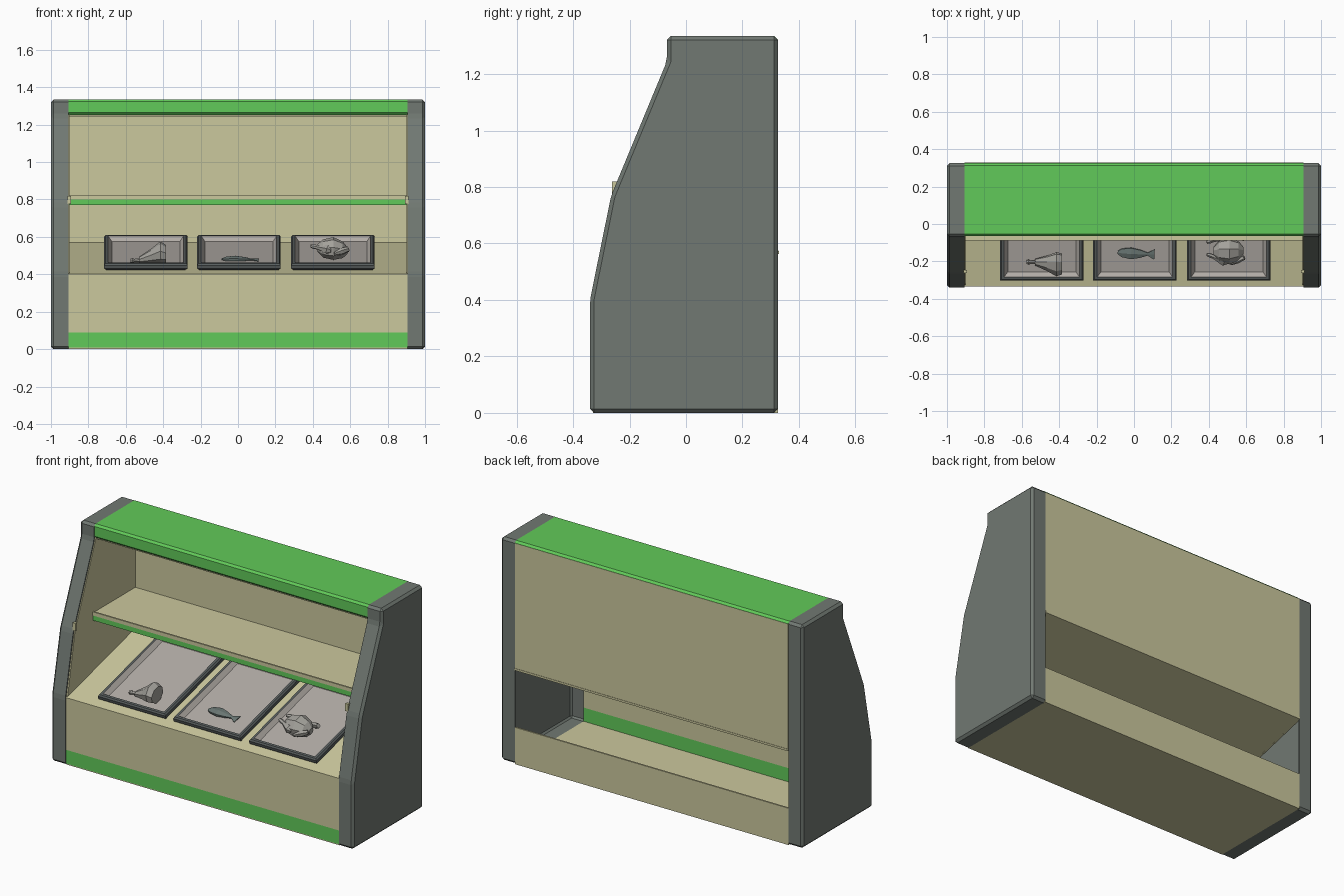
import bpy, bmesh, math
from mathutils import Vector

if "Cube" in bpy.data.objects:
    bpy.data.objects.remove(bpy.data.objects["Cube"])


def material(name, rgb):
    m = bpy.data.materials.new(name)
    m.use_nodes = True
    m.diffuse_color = (*rgb, 1)
    m.node_tree.nodes["Principled BSDF"].inputs["Base Color"].default_value = (*rgb, 1)
    return m


CREAM = material("cream panel", (0.60, 0.58, 0.34))
GREEN = material("bright green", (0.12, 0.59, 0.10))
GREY = material("slate grey", (0.165, 0.19, 0.17))
RIM = material("dark tray rim", (0.10, 0.115, 0.115))
STEEL = material("pale steel", (0.44, 0.41, 0.38))
MEAT = material("grey meat", (0.37, 0.36, 0.33))
FISH = material("fish grey", (0.14, 0.18, 0.17))

HALF = 0.905            # inner face of the end posts
TILT = math.atan2(0.17, 0.65)


def finish(name, bm, *mats):
    bmesh.ops.recalc_face_normals(bm, faces=bm.faces)
    mesh = bpy.data.meshes.new(name)
    bm.to_mesh(mesh)
    bm.free()
    for m in mats:
        mesh.materials.append(m)
    ob = bpy.data.objects.new(name, mesh)
    bpy.context.collection.objects.link(ob)
    return ob


def prism(name, profile, x0, x1, mat, bevel=0):
    """Extrude a y-z outline along x."""
    bm = bmesh.new()
    face = bm.faces.new([bm.verts.new((x0, y, z)) for y, z in profile])
    ext = bmesh.ops.extrude_face_region(bm, geom=[face])
    verts = [v for v in ext["geom"] if isinstance(v, bmesh.types.BMVert)]
    bmesh.ops.translate(bm, verts=verts, vec=(x1 - x0, 0, 0))
    if bevel:
        edges = [e for e in bm.edges if abs(e.verts[0].co.x - e.verts[1].co.x) > 0.01]
        bmesh.ops.bevel(bm, geom=edges, offset=bevel, segments=1, affect='EDGES')
    return finish(name, bm, mat)


def slab(name, y, z, mat, x=(-HALF, HALF), bevel=0):
    outline = [(y[0], z[0]), (y[1], z[0]), (y[1], z[1]), (y[0], z[1])]
    return prism(name, outline, x[0], x[1], mat, bevel)


def loft(name, stations, sides, mat, loc, rot=(TILT, 0, 0)):
    """Skin oval rings (x, half width, half height, centre height)."""
    bm = bmesh.new()
    rings = []
    for x, ry, rz, cz in stations:
        angles = [math.tau * (i + 0.5) / sides for i in range(sides)]
        rings.append([bm.verts.new((x, ry * math.cos(a), cz + rz * math.sin(a))) for a in angles])
    for a, b in zip(rings, rings[1:]):
        for i in range(sides):
            j = (i + 1) % sides
            bm.faces.new((a[i], a[j], b[j], b[i]))
    bm.faces.new(rings[0])
    bm.faces.new(rings[-1])
    ob = finish(name, bm, mat)
    ob.location, ob.rotation_euler = loc, rot
    return ob


# Hollow end posts, open towards the middle
END = [(-0.34, 0), (0.325, 0), (0.325, 1.335), (-0.068, 1.335),
       (-0.068, 1.245), (-0.265, 0.77), (-0.34, 0.40)]
for side, label in ((1, "left"), (-1, "right")):
    post = prism(label + "_end_post", END, side * HALF, side, GREY)
    bm = bmesh.new()
    bm.from_mesh(post.data)
    inner = [f for f in bm.faces if all(abs(v.co.x) < 0.95 for v in f.verts)]
    bmesh.ops.delete(bm, geom=inner, context='FACES_ONLY')
    edges = [e for e in bm.edges if len(e.link_faces) == 2]
    bmesh.ops.bevel(bm, geom=edges, offset=0.014, segments=1, affect='EDGES')
    bm.to_mesh(post.data)
    bm.free()
    mod = post.modifiers.new("wall", 'SOLIDIFY')
    mod.thickness, mod.offset = 0.008, -1

    # Cream lining above the counter, and a small rail clip on the post
    lining = [(-0.328, 0.39), (0.318, 0.56), (0.318, 1.26), (-0.055, 1.26),
              (-0.062, 1.24), (-0.255, 0.77)]
    prism(label + "_lining", lining, side * 0.90, side * 0.91, CREAM)
    slab(label + "_rail_clip", (-0.262, -0.245), (0.775, 0.82), CREAM,
         x=sorted((side * 0.893, side * 0.912)))

# Base cabinet, open at the back
slab("kick_band", (-0.335, -0.325), (0.008, 0.09), GREEN)
slab("front_panel", (-0.335, -0.325), (0.09, 0.40), CREAM)
slab("floor", (-0.33, 0.32), (0, 0.008), CREAM)
slab("lower_back_panel", (0.315, 0.325), (0, 0.22), CREAM)
prism("counter", [(-0.335, 0.39), (-0.335, 0.402), (0.33, 0.575), (0.33, 0.563)],
      -HALF, HALF, CREAM)

# Upper cabinet
slab("back_panel", (0.315, 0.326), (0.57, 1.322), CREAM)
slab("header", (-0.065, 0.325), (1.252, 1.335), GREEN, bevel=0.012)
slab("ceiling", (-0.05, 0.318), (1.244, 1.253), CREAM)
slab("shelf", (-0.08, 0.318), (0.80, 0.815), CREAM)
slab("shelf_lip", (-0.088, -0.078), (0.80, 0.822), CREAM)
slab("shelf_edge", (-0.086, -0.072), (0.77, 0.80), GREEN)


def tray(name, x):
    """Nested rectangles from the base, over the rim, to the inner floor."""
    levels = [(0.212, 0.295, 0), (0.223, 0.305, 0.010), (0.223, 0.305, 0.028),
              (0.216, 0.298, 0.037), (0.202, 0.284, 0.037), (0.182, 0.262, 0.012)]
    bm = bmesh.new()
    rings = [[bm.verts.new((sx * w, sy * l, z)) for sx, sy in ((-1, -1), (1, -1), (1, 1), (-1, 1))]
             for w, l, z in levels]
    for k, (a, b) in enumerate(zip(rings, rings[1:])):
        for i in range(4):
            f = bm.faces.new((a[i], a[(i + 1) % 4], b[(i + 1) % 4], b[i]))
            f.material_index = int(k == len(levels) - 2)
    bm.faces.new(rings[0])
    bm.faces.new(rings[-1]).material_index = 1
    ob = finish(name, bm, RIM, STEEL)
    ob.location, ob.rotation_euler = (x, 0, 0.498), (TILT, 0, 0)


for x, label in ((-0.493, "right"), (0.005, "middle"), (0.507, "left")):
    tray(label + "_tray", x)


def on_tray(x, y):
    return Vector((x, y, 0.512 + y * math.tan(TILT)))


# Leg joint with a bone end
loft("leg_joint", [(-0.045, 0.018, 0.016, 0.018), (0.02, 0.042, 0.038, 0.040),
                   (0.07, 0.066, 0.058, 0.060), (0.10, 0.058, 0.046, 0.052)],
     8, MEAT, on_tray(-0.485, -0.20))
loft("leg_bone", [(-0.09, 0.010, 0.010, 0.014), (-0.078, 0.015, 0.013, 0.015),
                  (-0.07, 0.009, 0.009, 0.015), (-0.04, 0.010, 0.010, 0.017)],
     6, MEAT, on_tray(-0.485, -0.20))

# Whole fish with a flared tail
loft("fish", [(-0.092, 0.010, 0.004, 0.010), (-0.07, 0.026, 0.011, 0.012),
              (-0.02, 0.035, 0.014, 0.014), (0.03, 0.024, 0.010, 0.011),
              (0.068, 0.009, 0.005, 0.008), (0.105, 0.034, 0.002, 0.006)],
     6, FISH, on_tray(0.005, -0.155), (TILT, 0, -0.06))

# Dressed bird: body, two legs and two wings
bird = on_tray(0.50, -0.13)
loft("bird_body", [(-0.075, 0.025, 0.020, 0.065), (-0.045, 0.060, 0.048, 0.062),
                   (0.01, 0.072, 0.060, 0.062), (0.06, 0.052, 0.044, 0.055),
                   (0.085, 0.020, 0.018, 0.050)], 8, MEAT, bird)
for s, label in ((1, "back"), (-1, "front")):
    loft(label + "_bird_leg", [(-0.06, 0.009, 0.009, 0), (-0.045, 0.012, 0.012, 0),
                               (-0.02, 0.012, 0.012, 0), (0.04, 0.030, 0.026, 0),
                               (0.06, 0.015, 0.013, 0)], 6, MEAT,
         bird + Vector((-0.055, s * 0.052, 0.062)), (TILT, 0.2, s * 0.35))
    loft(label + "_bird_wing", [(-0.045, 0.006, 0.010, 0), (0, 0.014, 0.020, 0),
                                (0.04, 0.012, 0.014, 0)], 6, MEAT,
         bird + Vector((0.055, s * 0.066, 0.045)), (TILT, -0.3, -s * 0.45))
